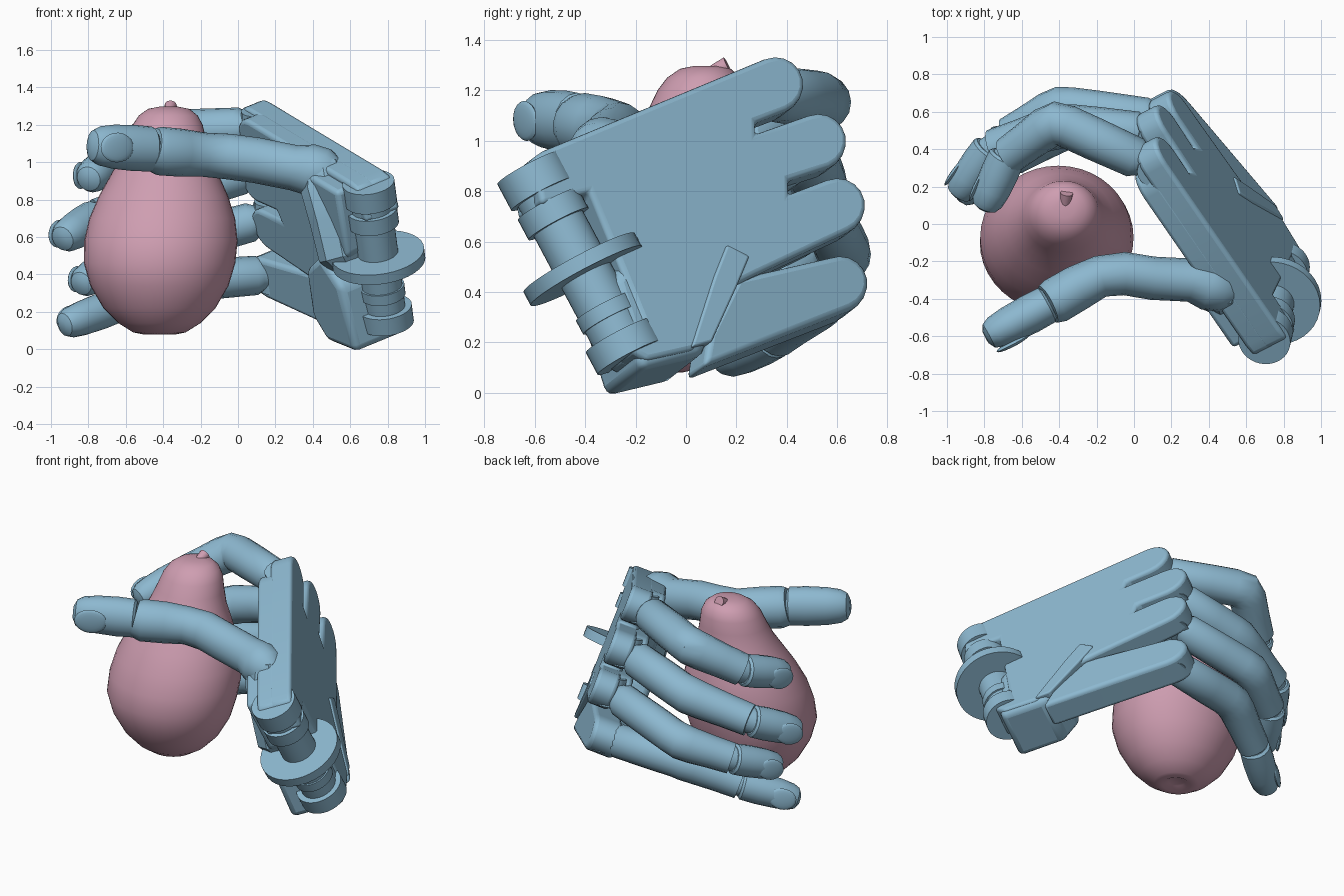
import bpy, bmesh, math
from mathutils import Vector

old = bpy.data.objects.get("Cube")
if old:
    bpy.data.objects.remove(old, do_unlink=True)


def material(name, rgb):
    m = bpy.data.materials.new(name)
    m.use_nodes = True
    m.diffuse_color = (*rgb, 1)
    m.node_tree.nodes["Principled BSDF"].inputs["Base Color"].default_value = (*rgb, 1)
    return m


BLUE = material("soft blue", (0.265, 0.48, 0.63))
PINK = material("dusty pink", (0.62, 0.34, 0.44))


def finish(bm, name, mat, bevel=0, angle=35):
    bmesh.ops.recalc_face_normals(bm, faces=bm.faces)
    me = bpy.data.meshes.new(name)
    bm.to_mesh(me)
    bm.free()
    me.materials.append(mat)
    ob = bpy.data.objects.new(name, me)
    bpy.context.collection.objects.link(ob)
    if bevel:
        mod = ob.modifiers.new("rounded edges", 'BEVEL')
        mod.width = bevel
        mod.segments = 3
    bpy.ops.object.select_all(action='DESELECT')
    bpy.context.view_layer.objects.active = ob
    ob.select_set(True)
    bpy.ops.object.shade_smooth_by_angle(angle=math.radians(angle))
    return ob


def tube(name, pts, radii, mat=BLUE, sides=16, flat=1.0, up=(0, 0, 1), angle=35):
    """Closed skin through rings set along a path; flat scales the depth."""
    bm = bmesh.new()
    pts = [Vector(p) for p in pts]
    rings = []
    for i, p in enumerate(pts):
        t = (pts[min(i + 1, len(pts) - 1)] - pts[max(i - 1, 0)]).normalized()
        side = t.cross(Vector(up)).normalized()
        top = side.cross(t)
        rings.append([bm.verts.new(p + radii[i] * (math.cos(a) * side * flat + math.sin(a) * top))
                      for a in (math.tau * k / sides for k in range(sides))])
    for a, b in zip(rings, rings[1:]):
        for k in range(sides):
            j = (k + 1) % sides
            bm.faces.new((a[k], a[j], b[j], b[k]))
    bm.faces.new(rings[0])
    bm.faces.new(rings[-1])
    return finish(bm, name, mat, angle=angle)


# Palm plane: the back of the hand is a tilted plane over (y, z)
NORMAL = Vector((1, 0.52, 0.41)).normalized()


def back(y, z, fold=0):
    return Vector((0.882 - 0.52 * y - 0.41 * z - fold * (y - 0.1), y, z))


def plate(name, outline, thick, fold=0, lift=0, bevel=0.025):
    bm = bmesh.new()
    outer = [bm.verts.new(back(y, z, fold) - NORMAL * lift) for y, z in outline]
    inner = [bm.verts.new(v.co - NORMAL * thick) for v in outer]
    bm.faces.new(outer)
    bm.faces.new(inner[::-1])
    for k in range(len(outer)):
        j = (k + 1) % len(outer)
        bm.faces.new((outer[k], inner[k], inner[j], outer[j]))
    return finish(bm, name, BLUE, bevel)


KNUCKLES = [(0.36, 1.225), (0.53, 1.0), (0.605, 0.745), (0.62, 0.44)]


def prong(i, pull=0.0, r=0.112):
    """Half-round end of one knuckle prong, pulled back along the palm."""
    y, z = KNUCKLES[i]
    return [(y - 0.93 * pull + r * math.cos(a), z - 0.37 * pull + r * math.sin(a))
            for a in (math.radians(112 - 20 * k) for k in range(10))]


def palm_outline(pull):
    return ([(-0.61, 0.93), (-0.56, 0.965)] + prong(0, pull)
            + [(0.28 - pull, 1.075 - pull / 3), (0.28 - pull, 1.03 - pull / 3)] + prong(1, pull)
            + [(0.41 - pull, 0.845 - pull / 3), (0.41 - pull, 0.79 - pull / 3)] + prong(2, pull)
            + [(0.28, 0.47), (0.2, 0.43), (0.09, 0.24), (0.03, 0.17), (-0.15, 0.13),
               (-0.22, 0.17), (-0.25, 0.24), (-0.17, 0.29), (-0.38, 0.8), (-0.57, 0.75)])


plate("palm", palm_outline(0), 0.14)
plate("palm_inner_layer", palm_outline(0.1), 0.12, lift=0.1)

plate("little_finger_palm", prong(3) + [(0.08, 0.11), (0.1, 0.24), (0.21, 0.46)], 0.18, fold=0.17, lift=0.01)
plate("palm_hinge", [(0.16, 0.585), (0.25, 0.54), (0.2, 0.42), (0.1, 0.2), (0.02, 0.18), (0.11, 0.46)],
      0.15, lift=-0.01, bevel=0.01)
plate("palm_heel", [(-0.17, 0.1), (0.08, 0.16), (0.13, 0.3), (0.0, 0.55), (-0.2, 0.62), (-0.28, 0.45)],
      0.35, lift=0.01, bevel=0.04)

# Wrist: a core rod carrying round plates
AXIS = Vector((0.116, 0.47, -0.88)).normalized()
WRIST = Vector((0.75, -0.41, 0.49))


def disc(name, s, radius, thick):
    mid = WRIST + AXIS * s
    return tube(name, [mid - AXIS * thick / 2, mid + AXIS * thick / 2], [radius] * 2,
                sides=36, up=(1, 0, 0))


disc("wrist_core", 0, 0.11, 0.76)
disc("wrist_top_lobe", -0.4, 0.14, 0.12)
disc("wrist_upper_disc", -0.25, 0.135, 0.09)
disc("wrist_main_disc", 0, 0.25, 0.06)
disc("wrist_lower_disc", 0.2, 0.12, 0.06)
disc("wrist_bottom_lobe", 0.35, 0.145, 0.1)


def nail(name, a, b, outward, r):
    """Shallow oval plate on the outer side of a fingertip."""
    t = (b - a).normalized()
    n = Vector(outward)
    n = (n - n.dot(t) * t).normalized()
    w = t.cross(n)
    bm = bmesh.new()
    bmesh.ops.create_uvsphere(bm, u_segments=20, v_segments=10, radius=1)
    mid = a.lerp(b, 0.72) + n * r * 0.86
    for v in bm.verts:
        c = v.co.copy()
        v.co = mid + t * c.x * r * 0.9 + w * c.y * r * 0.72 + n * c.z * r * 0.16
    finish(bm, name, BLUE)


def fingertip(name, a, b, r, outward, flat=1.0):
    steps = [(-0.02, 0.85), (0.02, 1), (0.3, 1.03), (0.65, 0.98), (0.88, 0.87), (0.99, 0.68), (1.04, 0.35)]
    tube(name + "_tip", [a.lerp(b, s) for s, _ in steps], [r * k for _, k in steps], flat=flat)
    nail(name + "_nail", a, b, outward, r * (1 + flat) / 2)


# Fingers: middle joint, end joint, tip, radius
FINGERS = {
    "index_finger": ((-0.42, 0.55, 1.16), (-0.68, 0.36, 1.0), (-0.8, 0.09, 0.91), 0.11),
    "middle_finger": ((-0.38, 0.53, 0.82), (-0.77, 0.4, 0.7), (-0.94, 0.16, 0.59), 0.11),
    "ring_finger": ((-0.4, 0.63, 0.55), (-0.68, 0.47, 0.45), (-0.84, 0.22, 0.35), 0.105),
    "little_finger": ((-0.35, 0.52, 0.36), (-0.66, 0.35, 0.23), (-0.93, 0.15, 0.13), 0.105),
}
for (name, (p, d, t, r)), (ky, kz), fold in zip(FINGERS.items(), KNUCKLES, (0, 0, 0, 0.17)):
    p, d, t = Vector(p), Vector(d), Vector(t)
    k = back(ky, kz, fold) - NORMAL * 0.11
    path = [k.lerp(p, 0.02), k.lerp(p, 0.12), k.lerp(p, 0.18), k.lerp(p, 0.6), k.lerp(p, 0.88),
            (p * 2 + k.lerp(p, 0.9) + p.lerp(d, 0.15)) / 4, p.lerp(d, 0.2), p.lerp(d, 0.6), p.lerp(d, 0.96)]
    tube(name, path, [r * s for s in (0.65, 0.8, 1, 1.04, 1.04, 1.08, 1.04, 0.96, 0.92)])
    tube(name + "_end_joint", [p.lerp(d, 0.9), d.lerp(t, 0.1)], [r * 0.75] * 2)
    fingertip(name, d, t, r * 0.9, (-0.5, 0.8, 0.1))
    # Hinge pin across the knuckle
    pin = Vector((0, -0.36, 0.93)).normalized()
    tube(name + "_knuckle_pin", [k - pin * 0.09, k + pin * 0.09], [0.085] * 2, up=(1, 0, 0))

# Thumb
tube("thumb", [(-0.46, -0.43, 1.07), (-0.42, -0.41, 1.06), (-0.3, -0.34, 1.05), (-0.18, -0.28, 1.04),
               (-0.05, -0.265, 1.03), (0.1, -0.29, 1.01), (0.3, -0.3, 0.97), (0.4, -0.33, 0.955),
               (0.49, -0.36, 0.95), (0.54, -0.375, 0.95)],
     [0.115, 0.13, 0.128, 0.118, 0.122, 0.122, 0.122, 0.14, 0.12, 0.07], flat=0.95)
fingertip("thumb", Vector((-0.46, -0.43, 1.07)), Vector((-0.78, -0.6, 1.09)), 0.12, (-0.35, -0.9, 0), 0.85)
tube("thumb_base", [(0.45, -0.35, 1.0), (0.47, -0.36, 0.88), (0.52, -0.37, 0.7), (0.56, -0.37, 0.5), (0.6, -0.36, 0.42)],
     [0.1, 0.14, 0.14, 0.13, 0.07], sides=8, up=(0, 1, 0), angle=25)
plate("thumb_mount", [(-0.54, 0.94), (-0.25, 1.06), (-0.12, 0.8), (-0.2, 0.5), (-0.38, 0.6)], 0.12, lift=0.18)

# Pear: height and radius, leaning backwards towards the neck
PROFILE = [(0.1, 0.05), (0.08, 0.09), (0.09, 0.14), (0.14, 0.22), (0.22, 0.3), (0.34, 0.37),
           (0.46, 0.405), (0.58, 0.41), (0.7, 0.39), (0.82, 0.345), (0.93, 0.29), (1.03, 0.24),
           (1.12, 0.21), (1.2, 0.187), (1.25, 0.157), (1.285, 0.11), (1.297, 0.05)]
bm = bmesh.new()
rings = []
for z, r in PROFILE:
    lean = max(0, z - 0.45) / 0.85
    rings.append([bm.verts.new((-0.42 + 0.05 * lean + r * math.cos(a),
                                -0.1 + 0.18 * lean + r * 0.92 * math.sin(a), z))
                  for a in (math.tau * k / 40 for k in range(40))])
for a, b in zip(rings, rings[1:]):
    for k in range(40):
        bm.faces.new((a[k], a[k - 1], b[k - 1], b[k]))
bm.faces.new(rings[0])
bm.faces.new(rings[-1])
finish(bm, "pear", PINK, angle=60)
tube("pear_stem", [(-0.37, 0.09, 1.25), (-0.365, 0.125, 1.28), (-0.36, 0.165, 1.3)],
     [0.035, 0.03, 0.034], PINK, sides=12, up=(1, 0, 0))
